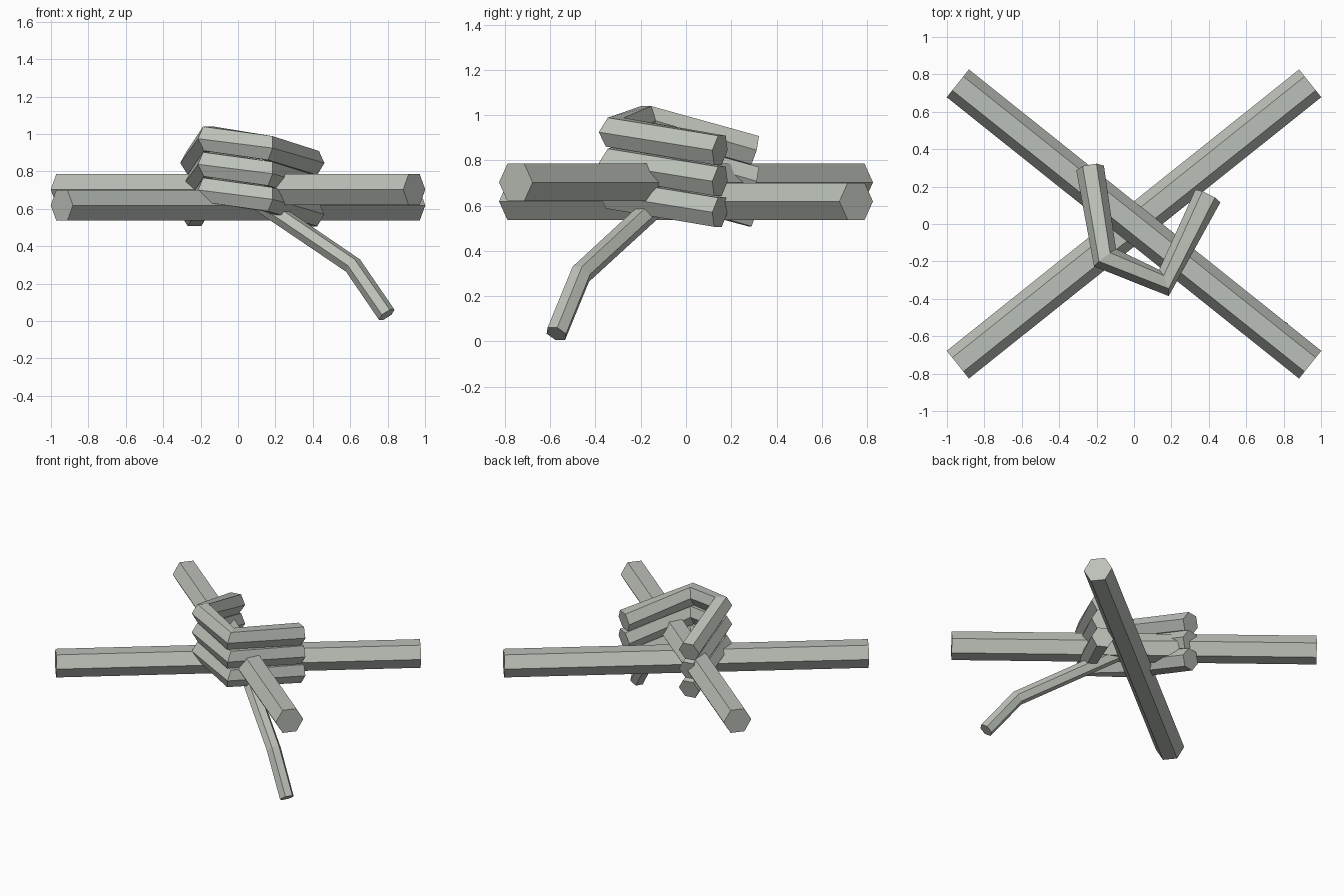
import bpy, math
from mathutils import Vector

if "Cube" in bpy.data.objects:
    bpy.data.objects.remove(bpy.data.objects["Cube"])

mat = bpy.data.materials.new("weathered grey")
mat.diffuse_color = (0.50, 0.53, 0.48, 1)
mat.use_nodes = True
mat.node_tree.nodes["Principled BSDF"].inputs["Base Color"].default_value = mat.diffuse_color


def hex_tube(name, points, r):
    """Six-sided capped tube along a path; rings face the averaged direction."""
    pts = [Vector(p) for p in points]
    dirs = [(b - a).normalized() for a, b in zip(pts, pts[1:])]
    verts, faces = [], []
    for i, p in enumerate(pts):
        t = (dirs[max(i - 1, 0)] + dirs[min(i, len(dirs) - 1)]).normalized()
        side = t.cross(Vector((0, 0, 1))).normalized()
        up = side.cross(t)
        for k in range(6):
            a = k * math.pi / 3
            verts.append(p + side * r * math.cos(a) + up * r * math.sin(a))
    for i in range(len(pts) - 1):
        for k in range(6):
            j = (k + 1) % 6
            faces.append((i * 6 + k, i * 6 + j, i * 6 + 6 + j, i * 6 + 6 + k)[::-1])
    n = len(verts) - 6
    faces.append(tuple(range(6)))
    faces.append(tuple(range(n + 5, n - 1, -1)))
    mesh = bpy.data.meshes.new(name)
    mesh.from_pydata(verts, [], faces)
    mesh.materials.append(mat)
    obj = bpy.data.objects.new(name, mesh)
    bpy.context.collection.objects.link(obj)
    # consistent outward normals
    import bmesh
    bm = bmesh.new()
    bm.from_mesh(mesh)
    bmesh.ops.recalc_face_normals(bm, faces=bm.faces)
    bm.to_mesh(mesh)
    bm.free()
    return obj


# Two crossed bars, one resting on the other
hex_tube("upper_bar", [(-0.942, 0.752, 0.703), (0.942, -0.752, 0.703)], 0.095)
hex_tube("lower_bar", [(-0.942, -0.752, 0.619), (0.942, 0.752, 0.619)], 0.095)

# Three stacked bent wraps round the crossing
for i in range(3):
    d = -0.137 * i
    hex_tube(f"wrap_{i + 1}", [(-0.235, 0.30, 0.845 + d), (-0.155, -0.18, 0.975 + d),
                               (0.16, -0.315, 0.925 + d), (0.395, 0.15, 0.845 + d)], 0.075)

# Bent tail hanging under the upper bar
hex_tube("tail", [(0.08, -0.07, 0.66), (0.615, -0.465, 0.297), (0.795, -0.573, 0.034)], 0.05)
